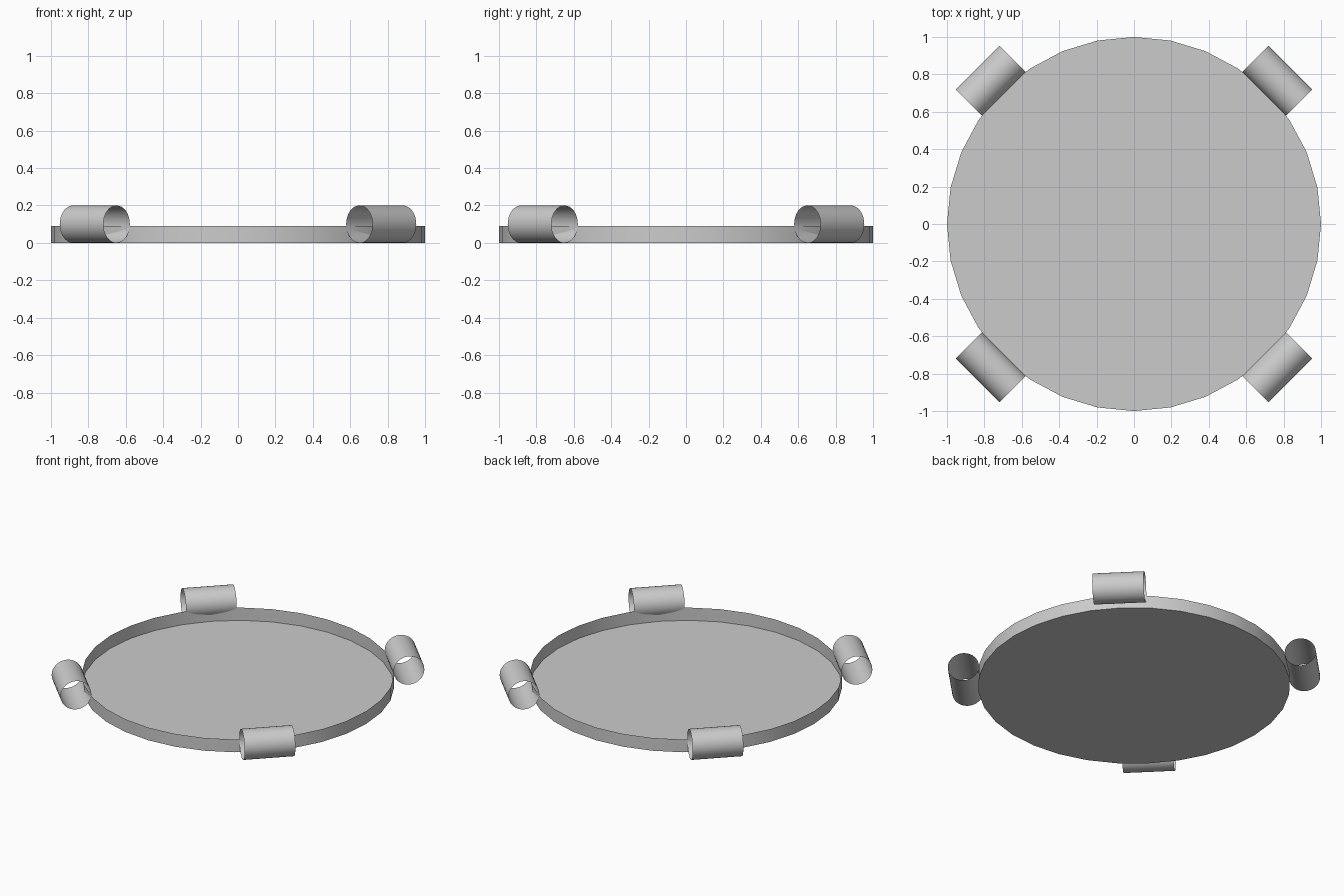
import bpy, math

if "Cube" in bpy.data.objects:
    bpy.data.objects.remove(bpy.data.objects["Cube"])

SIDES = 32
TRAY_H = 0.09
TUBE_R, TUBE_L, TUBE_DIST = 0.1, 0.33, 1.083


def smooth(obj):
    bpy.context.view_layer.objects.active = obj
    obj.select_set(True)
    bpy.ops.object.shade_smooth_by_angle(angle=math.radians(30))
    obj.select_set(False)


def cylinder(name, radius, depth, location, rotation=(0, 0, 0), fill='NOTHING'):
    bpy.ops.mesh.primitive_cylinder_add(
        vertices=SIDES, radius=radius, depth=depth, end_fill_type=fill,
        location=location, rotation=rotation)
    obj = bpy.context.object
    obj.name = name
    smooth(obj)
    return obj


# Shallow tray: thin rim wall, open at the top
cylinder("tray_wall", 1, TRAY_H, (0, 0, TRAY_H / 2))

# Tray floor
bpy.ops.mesh.primitive_circle_add(vertices=SIDES, radius=1, fill_type='NGON')
bpy.context.object.name = "tray_floor"

# Four open tubes lying tangent to the rim on the diagonals
for i in range(4):
    a = math.radians(45 + 90 * i)
    cylinder(f"side_tube_{i + 1}", TUBE_R, TUBE_L,
             (TUBE_DIST * math.cos(a), TUBE_DIST * math.sin(a), TUBE_R),
             (math.pi / 2, 0, a))
